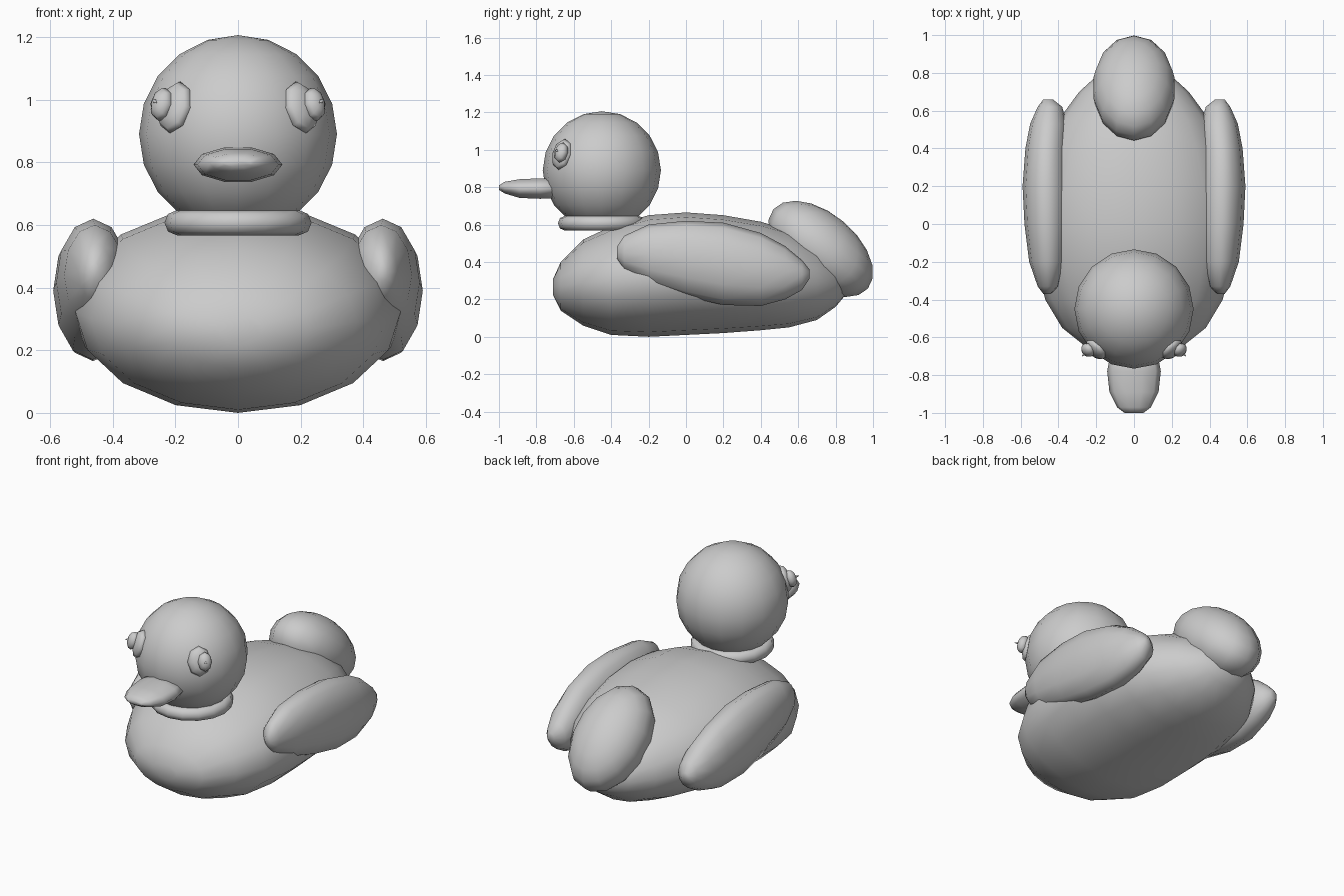
import bpy, bmesh, math
from mathutils import Vector, Matrix

cube = bpy.data.objects.get("Cube")
if cube:
    bpy.data.objects.remove(cube)

grey = bpy.data.materials.new("plain_grey")
grey.use_nodes = True
grey.diffuse_color = (0.6, 0.6, 0.6, 1)
grey.node_tree.nodes["Principled BSDF"].inputs["Base Color"].default_value = (0.6, 0.6, 0.6, 1)


def finish(name, bm):
    bmesh.ops.recalc_face_normals(bm, faces=bm.faces)
    for face in bm.faces:
        face.smooth = True
    mesh = bpy.data.meshes.new(name)
    bm.to_mesh(mesh)
    bm.free()
    mesh.materials.append(grey)
    obj = bpy.data.objects.new(name, mesh)
    bpy.context.collection.objects.link(obj)
    return obj


def loft(name, sections, sides=16, mirror=1):
    """Skin oval sections (y, z low, z high, x low, x high) along y."""
    bm = bmesh.new()
    rings = []
    for y, z0, z1, x0, x1 in sections:
        ring = []
        for i in range(sides):
            a = math.tau * i / sides
            x = (x0 + x1) / 2 + (x1 - x0) / 2 * math.cos(a)
            z = (z0 + z1) / 2 + (z1 - z0) / 2 * math.sin(a)
            ring.append(bm.verts.new((mirror * x, y, z)))
        rings.append(ring)
    for r, s in zip(rings, rings[1:]):
        for i in range(sides):
            j = (i + 1) % sides
            bm.faces.new((r[i], r[j], s[j], s[i]))
    bm.faces.new(rings[0])
    bm.faces.new(rings[-1])
    return finish(name, bm)


def ellipsoid(name, centre, radii, rotation=None, segments=16, rings=10):
    bm = bmesh.new()
    matrix = Matrix.Translation(centre) @ (rotation or Matrix()) @ Matrix.Diagonal((*radii, 1))
    bmesh.ops.create_uvsphere(bm, u_segments=segments, v_segments=rings, radius=1, matrix=matrix)
    return finish(name, bm)


# Body: broad hull, rounded at the chest and rising towards the back
hull = [(-0.71, 0.22, 0.31, 0.08), (-0.67, 0.14, 0.40, 0.23),
        (-0.55, 0.06, 0.52, 0.38), (-0.40, 0.01, 0.59, 0.47),
        (-0.20, 0.00, 0.65, 0.52), (0.0, 0.01, 0.665, 0.53),
        (0.20, 0.02, 0.65, 0.52), (0.40, 0.035, 0.615, 0.47),
        (0.55, 0.05, 0.57, 0.40), (0.70, 0.09, 0.49, 0.29),
        (0.80, 0.16, 0.40, 0.18), (0.85, 0.22, 0.33, 0.07)]
loft("body", [(y, low, high, -w, w) for y, low, high, w in hull])

# Wings: long pads tilted down towards the back
wing = [(-0.37, 0.42, 0.48, 0.44, 0.48), (-0.33, 0.36, 0.54, 0.40, 0.51),
        (-0.20, 0.28, 0.60, 0.36, 0.555), (0.0, 0.215, 0.62, 0.345, 0.58),
        (0.20, 0.17, 0.61, 0.34, 0.59), (0.40, 0.165, 0.555, 0.35, 0.575),
        (0.53, 0.20, 0.485, 0.355, 0.55), (0.62, 0.25, 0.41, 0.38, 0.51),
        (0.66, 0.31, 0.36, 0.43, 0.48)]
for side, label in ((1, "left"), (-1, "right")):
    loft(label + "_wing", wing, 12, side)

# Tail: plump oval leaning down and back
ellipsoid("tail", (0, 0.72, 0.47), (0.22, 0.33, 0.19),
          Matrix.Rotation(math.radians(-40), 4, 'X'), 14, 10)

# Head and collar
ellipsoid("head", (0, -0.45, 0.89), (0.316, 0.316, 0.316))
bpy.ops.mesh.primitive_torus_add(location=(0, -0.45, 0.607), major_radius=0.195, minor_radius=0.04,
                                 major_segments=16, minor_segments=8)
collar = bpy.context.object
collar.name = "collar"
collar.data.materials.append(grey)
bpy.ops.object.shade_smooth()

# Beak: flat rounded bill
bill = [(-1.0, 0.785, 0.81, 0.05), (-0.97, 0.765, 0.83, 0.09),
        (-0.89, 0.74, 0.845, 0.13), (-0.78, 0.735, 0.85, 0.142),
        (-0.66, 0.74, 0.85, 0.12)]
loft("beak", [(y, low, high, -w, w) for y, low, high, w in bill], 10)

# Eyes: flattened eyeball, bulging pupil and a tiny glint
for side, label in ((1, "left"), (-1, "right")):
    outward = Vector((side * 0.66, -0.70, 0.28)).normalized()
    turn = outward.to_track_quat('Z', 'Y').to_matrix().to_4x4()
    head_centre = Vector((0, -0.45, 0.89))
    ellipsoid(label + "_eyeball", head_centre + outward * 0.305, (0.066, 0.086, 0.035), turn, 8, 6)
    pupil_at = Vector((side * 0.243, -0.667, 0.985))
    ellipsoid(label + "_pupil", pupil_at, (0.04, 0.055, 0.032), turn, 8, 6)
    bm = bmesh.new()
    bmesh.ops.create_cone(bm, segments=3, radius1=0.012, radius2=0, depth=0.03, cap_ends=True,
                          matrix=Matrix.Translation(pupil_at + outward * 0.035) @ turn)
    finish(label + "_eye_glint", bm)
